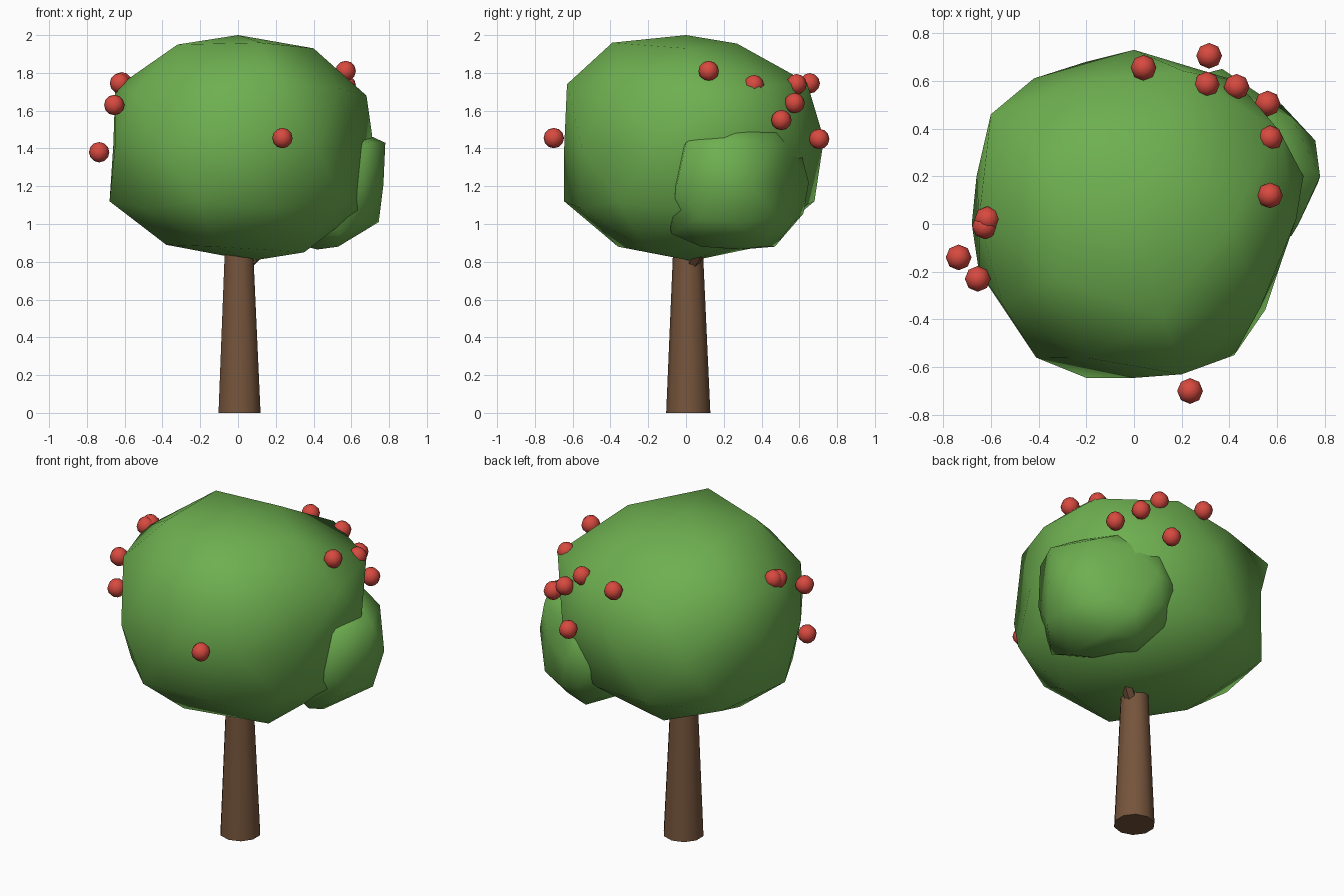
import bpy, bmesh, math
from mathutils import Vector


def material(name, color):
    m = bpy.data.materials.new(name)
    m.diffuse_color = (*color, 1)
    return m


GREEN = material("leaf_green", (0.155, 0.43, 0.08))
BROWN = material("bark_brown", (0.18, 0.09, 0.045))
RED = material("fruit_red", (0.68, 0.068, 0.05))


def finish(name, bm, mat, smooth_angle=180):
    me = bpy.data.meshes.new(name)
    bm.to_mesh(me)
    bm.free()
    ob = bpy.data.objects.new(name, me)
    bpy.context.collection.objects.link(ob)
    me.materials.append(mat)
    bpy.ops.object.select_all(action='DESELECT')
    ob.select_set(True)
    bpy.context.view_layer.objects.active = ob
    if smooth_angle >= 180:
        me.shade_smooth()
    else:
        bpy.ops.object.shade_smooth_by_angle(angle=math.radians(smooth_angle))
    return ob


def leaf_blob(name, center, size, bumps):
    """Low-poly ball whose nearest vertices are pulled to the bump points."""
    bm = bmesh.new()
    bmesh.ops.create_icosphere(bm, subdivisions=2, radius=1)
    bmesh.ops.scale(bm, vec=size, verts=bm.verts)
    bmesh.ops.translate(bm, vec=center, verts=bm.verts)
    start = [v.co.copy() for v in bm.verts]
    bm.verts.ensure_lookup_table()
    for b in bumps:
        t = Vector(b)
        i = min(range(len(start)), key=lambda k: (start[k] - t).length)
        bm.verts[i].co = t
    return finish(name, bm, GREEN)


def limb(name, a, b, r1, r2, sides):
    """Tapered round limb from a to b."""
    a, b = Vector(a), Vector(b)
    bm = bmesh.new()
    bmesh.ops.create_cone(bm, cap_ends=True, segments=sides, radius1=r1,
                          radius2=r2, depth=(b - a).length)
    rot = Vector((0, 0, 1)).rotation_difference(b - a).to_matrix()
    for v in bm.verts:
        v.co = rot @ v.co + (a + b) / 2
    return finish(name, bm, BROWN, 50)


# Trunk and the side branch that holds the small leaf mass
limb("trunk", (0.008, 0.012, 0), (0.004, 0.01, 1.2), 0.117, 0.064, 10)
limb("branch", (0.055, 0.035, 0.80), (0.42, 0.25, 1.15), 0.036, 0.025, 6)

# Main crown
leaf_blob("main_crown", (0, 0.02, 1.4), (0.72, 0.72, 0.6), [
    # poles
    (0, 0, 2.0), (0.07, 0.03, 0.805),
    # upper shoulder
    (0.4, 0, 1.93), (0.1, 0.27, 1.955), (-0.32, 0.24, 1.95),
    (-0.32, -0.23, 1.95), (0.12, -0.39, 1.96),
    # upper ring
    (0.68, 0.02, 1.68), (0.21, 0.64, 1.75), (-0.6, 0.46, 1.72),
    (-0.55, -0.34, 1.7), (0.2, -0.63, 1.74), (-0.65, 0.02, 1.72),
    (0.61, 0.39, 1.73), (0.53, -0.35, 1.72),
    # waist
    (0.71, 0.2, 1.47), (0.43, 0.6, 1.42), (0, 0.73, 1.45),
    (-0.42, 0.61, 1.4), (-0.66, 0.2, 1.42), (-0.65, -0.2, 1.42),
    (-0.41, -0.56, 1.4), (0, -0.645, 1.4), (0.42, -0.55, 1.4),
    (0.61, -0.18, 1.4),
    # lower ring
    (-0.68, 0, 1.12), (-0.2, -0.645, 1.12), (0.55, -0.36, 1.12),
    (0.58, 0.4, 1.1), (-0.2, 0.68, 1.12), (-0.56, 0.45, 1.08),
    (0.64, 0.0, 1.07),
    # underside
    (0.35, -0.2, 0.85), (-0.38, 0.01, 0.89), (-0.12, -0.36, 0.88),
    (-0.12, 0.39, 0.88)])

# Small leaf mass on the back right
leaf_blob("side_crown", (0.42, 0.29, 1.21), (0.38, 0.39, 0.345), [
    # upper
    (0.78, 0.2, 1.43), (0.69, 0.0, 1.43), (0.66, 0.45, 1.42),
    (0.46, 0.55, 1.4),
    # waist
    (0.77, 0.17, 1.21), (0.66, -0.05, 1.2), (0.76, 0.35, 1.2),
    (0.62, 0.48, 1.22), (0.37, 0.65, 1.22),
    # lower
    (0.745, 0.26, 1.01), (0.7, 0.07, 1.03), (0.62, 0.5, 1.03),
    (0.54, -0.08, 0.95), (0.46, 0.56, 1.0),
    (0.53, 0.4, 0.88), (0.53, 0.08, 0.88), (0.36, 0.47, 0.88)])

# Fruit
FRUIT = [(0.57, 0.12, 1.81), (0.57, 0.36, 1.735), (0.56, 0.505, 1.55),
         (0.43, 0.575, 1.64), (0.305, 0.585, 1.74), (0.04, 0.655, 1.745),
         (0.315, 0.705, 1.45), (0.235, -0.70, 1.455), (-0.615, 0.02, 1.75),
         (-0.625, -0.01, 1.745), (-0.655, -0.23, 1.63), (-0.735, -0.14, 1.38)]
for n, p in enumerate(FRUIT):
    bm = bmesh.new()
    bmesh.ops.create_uvsphere(bm, u_segments=8, v_segments=6, radius=0.054)
    bmesh.ops.translate(bm, vec=p, verts=bm.verts)
    finish(f"fruit_{n + 1}", bm, RED)
